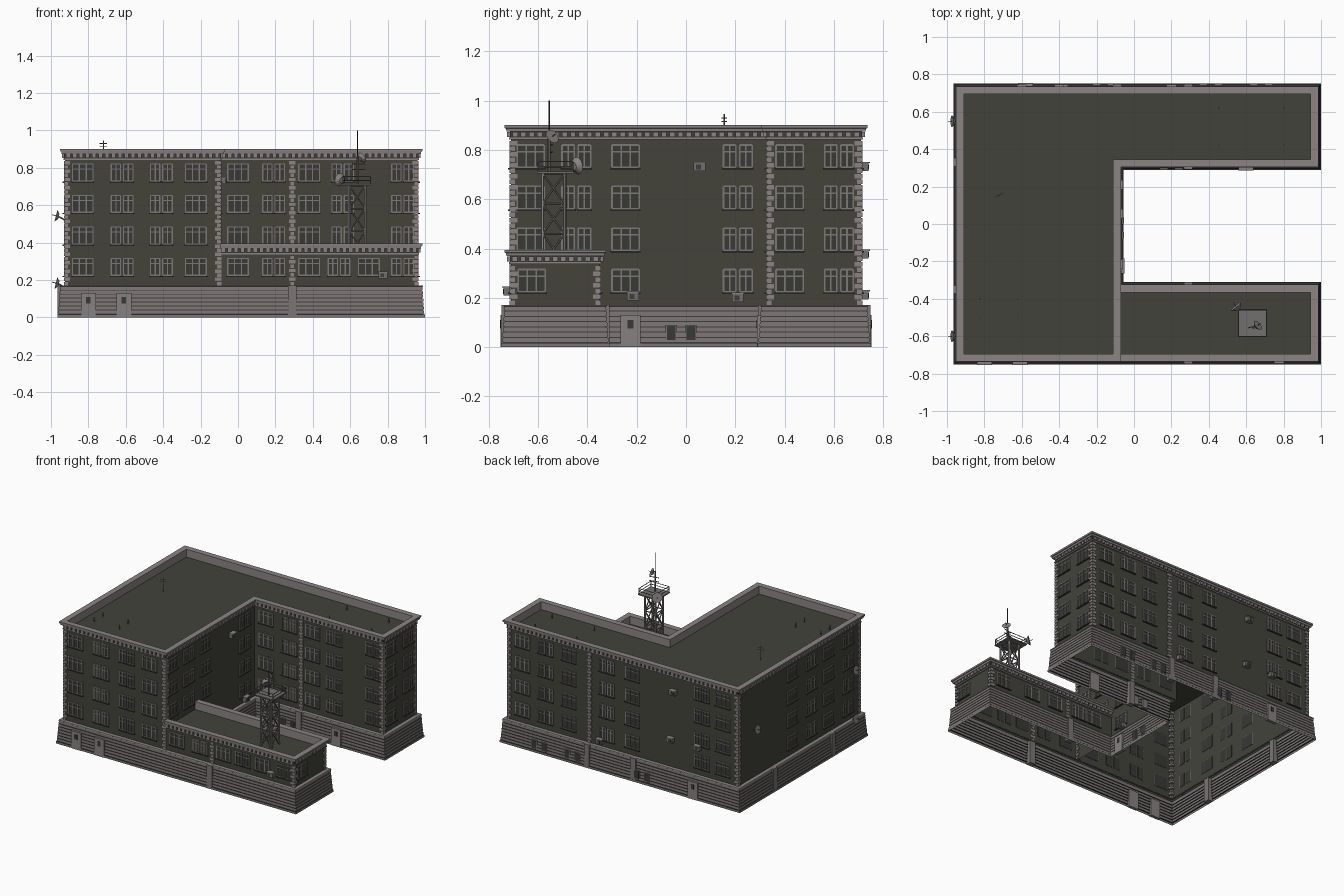
import bpy, bmesh, math
from mathutils import Vector, Matrix

if "Cube" in bpy.data.objects:
    bpy.data.objects.remove(bpy.data.objects["Cube"])

COLOURS = {
    "olive_wall": (.056, .056, .044), "roof_felt": (.054, .055, .044),
    "pale_trim": (.26, .235, .23), "base_stone": (.2, .182, .178),
    "dark_joint": (.05, .047, .045), "window_frame": (.2, .19, .18),
    "dark_glass": (.04, .041, .036), "grey_door": (.24, .22, .215),
    "grey_metal": (.17, .16, .155),
}
MATS = list(COLOURS)
parts = {}


def make_material(name, rgb):
    m = bpy.data.materials.new(name)
    m.use_nodes = True
    m.diffuse_color = (*rgb, 1)
    m.node_tree.nodes["Principled BSDF"].inputs["Base Color"].default_value = (*rgb, 1)
    return m


def mesh(part):
    return parts.setdefault(part, bmesh.new())


def paint(verts, mat):
    for f in {f for v in verts for f in v.link_faces}:
        f.material_index = MATS.index(mat)


def box(part, mat, lo, hi):
    lo, hi = Vector(lo), Vector(hi)
    m = Matrix.Translation((lo + hi) / 2) @ Matrix.Diagonal((*(hi - lo), 1))
    paint(bmesh.ops.create_cube(mesh(part), size=1, matrix=m)["verts"], mat)


def rod(part, mat, a, b, r1, r2=None, sides=6):
    a, b = Vector(a), Vector(b)
    m = Matrix.Translation((a + b) / 2) @ (b - a).to_track_quat("Z", "Y").to_matrix().to_4x4()
    made = bmesh.ops.create_cone(mesh(part), cap_ends=True, segments=sides, radius1=r1,
                                 radius2=r1 if r2 is None else r2, depth=(b - a).length, matrix=m)
    paint(made["verts"], mat)


def dish(part, pos, aim, r):
    pos, aim = Vector(pos), Vector(aim).normalized()
    rod(part, "pale_trim", pos, pos + aim * r * .5, r * .45, r, 14)
    rod(part, "grey_metal", pos + aim * r * .5, pos + aim * r * 1.2, .002)


def offset(path, d, closed):
    n, out = len(path), []
    for i, p in enumerate(path):
        shift = Vector((0, 0))
        for a, b in ((i - 1, i), (i, i + 1)):
            if closed or (a >= 0 and b < n):
                e = (Vector(path[b % n]) - Vector(path[a % n])).normalized()
                shift += Vector((e.y, -e.x))
        out.append(Vector(p) + shift * d)
    return out


def loft(part, path, profile, closed=True):
    """Sweep (z, outward offset, material) steps along a plan outline."""
    bm, prev = mesh(part), None
    for z, d, mat in profile:
        ring = [bm.verts.new((p.x, p.y, z)) for p in offset(path, d, closed)]
        for i in range(len(ring) if prev and closed else len(ring) - 1 if prev else 0):
            j = (i + 1) % len(ring)
            f = bm.faces.new((prev[i], prev[j], ring[j], ring[i]))
            f.material_index = MATS.index(mat)
        prev = ring


def roof(part, path, z):
    bm = mesh(part)
    f = bm.faces.new([bm.verts.new((x, y, z)) for x, y in path])
    f.material_index = MATS.index("roof_felt")


# Plan outlines, counter-clockwise
W, E, S, N, MX, NY, LY = -.925, .96, -.71, .71, -.095, .33, -.35
TALL = [(W, S), (MX, S), (MX, NY), (E, NY), (E, N), (W, N)]
LOW = [(MX, S), (E, S), (E, LY), (MX, LY)]
PLINTH = [(W, S)] + LOW[1:] + TALL[2:]

# Facades: axis of the normal, its sign, plane position
FACES = {"front": (1, -1, S), "court": (1, -1, NY), "low_back": (1, 1, LY), "back": (1, 1, N),
         "court_side": (0, 1, MX), "end": (0, 1, E), "side": (0, -1, W)}


def on_face(part, mat, face, u0, u1, z0, z1, d0, d1):
    axis, sign, plane = FACES[face]
    a, b = sorted((plane + sign * d0, plane + sign * d1))
    if axis:
        box(part, mat, (u0, a, z0), (u1, b, z1))
    else:
        box(part, mat, (a, u0, z0), (b, u1, z1))


# Tapered stone base with grooved courses
profile = [(0, .04, "base_stone"), (.016, .04, "base_stone")]
for k in range(7):
    z, d = .016 + k * .0213, .036 - k * .0015
    profile += [(z, d - .005, "dark_joint"), (z + .004, d - .005, "dark_joint"),
                (z + .004, d, "base_stone"), (z + .0213, d - .001, "base_stone")]
profile += [(.167, .029, "pale_trim"), (.172, .027, "pale_trim"), (.172, -.002, "pale_trim")]
loft("stone_base", PLINTH, profile)


# Walls, cornices, parapets and roofs
def building(name, path, z0, top, closed):
    loft(name + "_walls", path, [(z0, 0, "olive_wall"), (top - .055, 0, "olive_wall")], closed)
    loft(name + "_cornice", path, [
        (top - .058, 0, "pale_trim"), (top - .058, .008, "pale_trim"), (top - .05, .008, "pale_trim"),
        (top - .05, .004, "pale_trim"), (top - .026, .004, "dark_joint"), (top - .026, .018, "pale_trim"),
        (top - .014, .02, "pale_trim"), (top - .012, .025, "pale_trim"), (top, .026, "pale_trim"),
        (top, -.016, "pale_trim"), (top - .06, -.016, "pale_trim")], closed)
    roof(name + "_roof", path, top - .058)
    # dentil blocks under the cornice
    for i in range(len(path) if closed else len(path) - 1):
        a, b = Vector(path[i]), Vector(path[(i + 1) % len(path)])
        e = (b - a).normalized()
        out = Vector((e.y, -e.x))
        count = round((b - a).length / .034)
        for k in range(count):
            c = a + (b - a) * (k + .5) / count + out * .007
            half = Vector((abs(e.x) * .011 + abs(out.x) * .008, abs(e.y) * .011 + abs(out.y) * .008))
            box(name + "_dentils", "pale_trim", (*(c - half), top - .047), (*(c + half), top - .027))


building("tall_block", TALL, .165, .9, True)
building("low_wing", LOW, .165, .395, False)


# Corner and wall quoins
def quoin_rows(top):
    count = round((top - .172) / .022)
    for k in range(count):
        z = .172 + (top - .172) * k / count
        yield z, z + .018, .027 if k % 2 else .016


for x, y, sx, sy, top in [(W, S, -1, -1, .84), (MX, S, 1, -1, .84), (E, NY, 1, -1, .84), (E, N, 1, 1, .84),
                          (W, N, -1, 1, .84), (E, S, 1, -1, .335), (E, LY, 1, 1, .335)]:
    for z0, z1, w in quoin_rows(top):
        xs, ys = sorted((x + sx * .006, x - sx * w)), sorted((y + sy * .006, y - sy * w))
        box("corner_quoins", "pale_trim", (xs[0], ys[0], z0), (xs[1], ys[1], z1))
for face, top in (("front", .335), ("low_back", .335), ("court", .84), ("back", .84)):
    for z0, z1, w in quoin_rows(top):
        on_face("wall_quoins", "pale_trim", face, .29 - w * .6, .29 + w * .6, z0, z1, -.003, .006)

# Base pilasters
for face, u in [("front", .29), ("low_back", .29), ("court", .29), ("back", .29), ("back", -.09),
                ("side", .33), ("side", -.35)]:
    on_face("base_pilasters", "base_stone", face, u - .022, u + .022, 0, .172, 0, .039)


# Windows
def window(face, u, z, w, lights):
    h, t = .045, .0065
    on_face("window_glass", "dark_glass", face, u - w / 2, u + w / 2, z - h, z + h, -.002, .002)
    for k in range(lights + 1):
        c = u - w / 2 + w * k / lights
        on_face("window_frames", "window_frame", face, c - t / 2, c + t / 2, z - h, z + h, 0, .006)
    for c in (z - h, z + h * .4, z + h):
        on_face("window_frames", "window_frame", face, u - w / 2, u + w / 2, c - t / 2, c + t / 2, 0, .005)
    on_face("window_sills", "dark_joint", face, u - w / 2 - .006, u + w / 2 + .006,
            z - h - .01, z - h - .004, 0, .012)


def column(face, u, kind, rows):
    for z in rows:
        if kind == "wide":
            window(face, u, z, .11, 3)
        else:
            for s in (-1, 1):
                window(face, u + s * .033, z, .05, 2)


ALL, UPPER, GROUND = (.775, .607, .438, .27), (.775, .607, .438), (.27,)
LAYOUT = {
    "front": [(-.83, "wide", ALL), (-.62, "pair", ALL), (-.41, "pair", ALL), (-.225, "wide", ALL),
              (0, "wide", GROUND), (.19, "pair", GROUND), (.38, "wide", GROUND), (.54, "pair", GROUND),
              (.7, "wide", GROUND), (.88, "pair", GROUND)],
    "low_back": [(u, k, GROUND) for u, k in ((.06, "wide"), (.19, "pair"), (.4, "wide"), (.6, "pair"), (.85, "wide"))],
    "court": [(0, "wide", ALL), (.19, "pair", ALL), (.38, "wide", ALL), (.56, "pair", ALL), (.88, "pair", ALL)],
    "court_side": [(-.63, "wide", UPPER), (-.445, "pair", UPPER), (-.245, "wide", ALL), (.21, "pair", ALL)],
    "end": [(.42, "wide", ALL), (.62, "pair", ALL), (-.625, "wide", GROUND)],
    "back": [(.84, "wide", ALL), (.65, "pair", ALL), (.46, "wide", ALL), (.15, "pair", ALL),
             (-.06, "wide", ALL), (-.63, "pair", ALL), (-.8, "wide", ALL)],
    "side": [(.08, "wide", ALL), (-.14, "pair", ALL), (-.34, "wide", ALL), (-.57, "pair", ALL)],
}
for face, columns in LAYOUT.items():
    for u, kind, rows in columns:
        column(face, u, kind, rows)

# Doors and basement windows
for face, u in (("front", -.8), ("front", -.61), ("court_side", -.225), ("back", -.58), ("court", .6)):
    on_face("doors", "grey_door", face, u - .04, u + .04, 0, .13, .02, .043)
    on_face("door_panes", "dark_glass", face, u - .012, u + .012, .075, .11, .04, .045)
for face, u in (("court_side", -.02), ("back", .68), ("back", .41), ("back", -.16), ("court", .2)):
    for c in (u - .04, u + .04):
        on_face("basement_windows", "base_stone", face, c - .023, c + .023, .025, .09, .02, .039)
        on_face("basement_panes", "dark_glass", face, c - .018, c + .018, .03, .085, .03, .041)

# Wall-mounted cooling units and dishes
for face, u, z in [("court_side", .055, .73), ("court_side", -.215, .205), ("court_side", .21, .2),
                   ("front", .775, .225), ("back", -.4, .73), ("back", -.38, .375), ("back", -.6, .375),
                   ("back", .2, .21)]:
    on_face("cooling_units", "grey_metal", face, u - .024, u + .024, z - .016, z + .016, 0, .03)
    on_face("cooling_fans", "dark_joint", face, u - .014, u + .006, z - .01, z + .01, .03, .033)
    on_face("cooling_covers", "pale_trim", face, u - .026, u + .026, z + .016, z + .021, 0, .036)
for y, z in ((.55, .54), (-.6, .54), (-.6, .18)):
    rod("wall_dish_arms", "grey_metal", (W, y, z - .02), (W - .035, y, z), .004)
    dish("wall_dishes", (W - .033, y, z), (-1, 0, .25), .032)

# Lattice tower on the low roof
x0, x1, y0, y1, zb, zt = .595, .68, -.582, -.492, .337, .705
corners = [(x0, y0), (x1, y0), (x1, y1), (x0, y1)]
levels = [zb + (zt - zb) * k / 3 for k in range(4)]
for i, p in enumerate(corners):
    q = corners[(i + 1) % 4]
    rod("tower_legs", "pale_trim", (*p, zb), (*p, zt), .007)
    for a, b in zip(levels, levels[1:]):
        rod("tower_braces", "grey_metal", (*p, a), (*q, b), .004)
        rod("tower_braces", "grey_metal", (*q, a), (*p, b), .004)
        rod("tower_braces", "grey_metal", (*p, b), (*q, b), .004)
box("tower_platform", "grey_metal", (.555, -.605, zt), (.712, -.455, zt + .008))
rail = [(.56, -.6), (.708, -.6), (.708, -.46), (.56, -.46)]
for i, p in enumerate(rail):
    q = rail[(i + 1) % 4]
    rod("tower_railing", "grey_metal", (*p, zt), (*p, .753), .003)
    for z in (.732, .753):
        rod("tower_railing", "grey_metal", (*p, z), (*q, z), .0025)
rod("tower_mast", "grey_metal", (.64, -.555, zt), (.64, -.555, .86), .006)
rod("tower_mast", "dark_joint", (.64, -.555, .86), (.64, -.555, 1), .003)
for z in (.79, .82):
    rod("tower_mast", "grey_metal", (.61, -.555, z), (.68, -.54, z), .003)
dish("tower_dishes", (.556, -.455, .733), (-.6, .75, .15), .036)
dish("tower_dishes", (.652, -.55, .848), (.6, .5, .4), .03)

# Roof aerial and vent stubs
rod("roof_aerial", "grey_metal", (-.72, .155, .84), (-.72, .155, .945), .003)
for z in (.915, .93):
    rod("roof_aerial", "grey_metal", (-.74, .145, z), (-.7, .165, z), .002)
for x, y in [(x, y) for x in (.455, .8) for y in (.42, .62)] + [(x, y) for x in (-.825, -.62) for y in (-.5, -.4)]:
    rod("roof_vents", "grey_metal", (x, y, .84), (x, y, .875), .005)

# Build the objects
materials = [make_material(n, c) for n, c in COLOURS.items()]
for name, bm in parts.items():
    data = bpy.data.meshes.new(name)
    bm.to_mesh(data)
    bm.free()
    for m in materials:
        data.materials.append(m)
    bpy.context.scene.collection.objects.link(bpy.data.objects.new(name, data))
